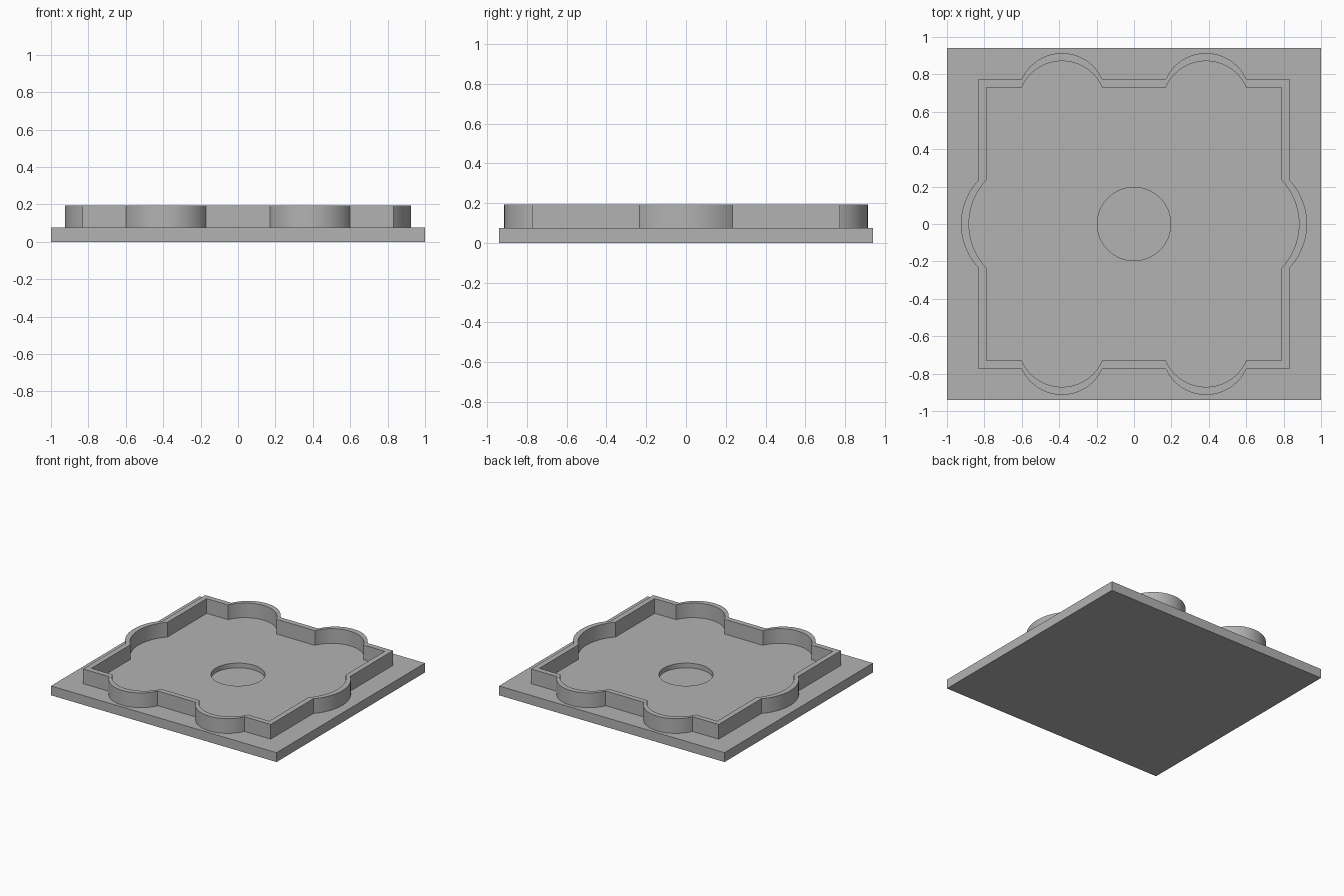
import bpy, bmesh
from math import asin, sin, cos, pi

cube = bpy.data.objects.get("Cube")
if cube:
    bpy.data.objects.remove(cube)

BASE_TOP, RIM_TOP = 0.075, 0.193
THICK = 0.043

grey = bpy.data.materials.new("plain grey")
grey.use_nodes = True
colour = (0.45, 0.45, 0.45, 1)
grey.diffuse_color = colour
grey.node_tree.nodes["Principled BSDF"].inputs["Base Color"].default_value = colour


def finish(bm, name):
    bmesh.ops.recalc_face_normals(bm, faces=bm.faces)
    mesh = bpy.data.meshes.new(name)
    bm.to_mesh(mesh)
    bm.free()
    mesh.materials.append(grey)
    obj = bpy.data.objects.new(name, mesh)
    bpy.context.collection.objects.link(obj)
    return obj


def activate(obj):
    bpy.ops.object.select_all(action='DESELECT')
    obj.select_set(True)
    bpy.context.view_layer.objects.active = obj


def bulge(centre, half, rise, steps=32):
    """Arc along a side: (position along, height beyond) pairs."""
    radius = (half * half + rise * rise) / (2 * rise)
    sweep = asin(half / radius)
    angles = [sweep * (2 * i / steps - 1) for i in range(steps + 1)]
    return [(centre + radius * sin(a), radius * cos(a) - radius + rise) for a in angles]


def outline(hx, hy):
    """Rectangle with two bulges front and back and one on each side."""
    pair = bulge(-0.385, 0.215, 0.14) + bulge(0.385, 0.215, 0.14)
    single = bulge(0, 0.235, 0.093)
    half = [(-hx, -hy)] + [(t, -hy - h) for t, h in pair]
    half += [(hx, -hy)] + [(hx + h, t) for t, h in single]
    return half + [(-x, -y) for x, y in half]


# Base plate with a shallow round recess
bm = bmesh.new()
bmesh.ops.create_cube(bm, size=1)
bmesh.ops.scale(bm, vec=(2, 1.88, BASE_TOP), verts=bm.verts)
bmesh.ops.translate(bm, vec=(0, 0, BASE_TOP / 2), verts=bm.verts)
base = finish(bm, "base_plate")

bm = bmesh.new()
bmesh.ops.create_cone(bm, cap_ends=True, segments=64, radius1=0.196, radius2=0.196, depth=BASE_TOP)
bmesh.ops.translate(bm, vec=(0, 0, BASE_TOP), verts=bm.verts)
cutter = finish(bm, "recess_cutter")
cutter.hide_render = True
cut = base.modifiers.new("recess", 'BOOLEAN')
cut.object = cutter
cut.operation = 'DIFFERENCE'
cut.solver = 'EXACT'
activate(base)
bpy.ops.object.modifier_apply(modifier=cut.name)
bpy.data.objects.remove(cutter)

# Scalloped rim wall standing on the plate
bm = bmesh.new()
outer, inner = outline(0.832, 0.774), outline(0.832 - THICK, 0.774 - THICK)
loops = [[bm.verts.new((x, y, z)) for x, y in shape]
         for shape, z in ((outer, BASE_TOP), (outer, RIM_TOP), (inner, RIM_TOP), (inner, BASE_TOP))]
count = len(outer)
for k in range(4):
    a, b = loops[k], loops[(k + 1) % 4]
    for i in range(count):
        j = (i + 1) % count
        bm.faces.new((a[i], a[j], b[j], b[i]))
rim = finish(bm, "scalloped_rim")

for obj in (base, rim):
    activate(obj)
    bpy.ops.object.shade_smooth_by_angle(angle=pi / 6)
